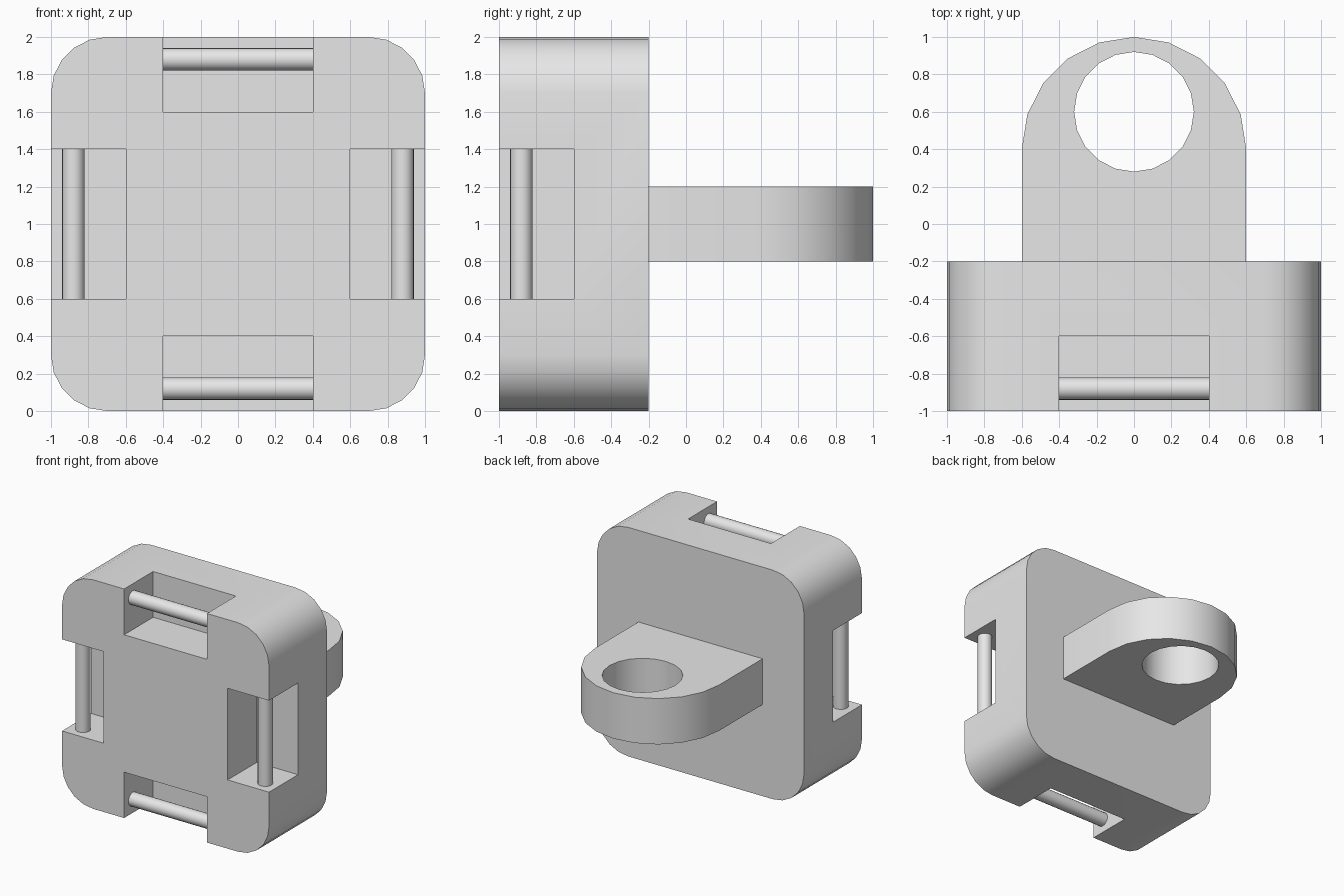
import bpy
import bmesh
from math import sin, cos, pi
from mathutils import Matrix, Vector

if "Cube" in bpy.data.objects:
    bpy.data.objects.remove(bpy.data.objects["Cube"], do_unlink=True)

grey = bpy.data.materials.new("plain_grey")
grey.use_nodes = True
grey.diffuse_color = (0.8, 0.8, 0.8, 1)
grey.node_tree.nodes["Principled BSDF"].inputs["Base Color"].default_value = (0.8, 0.8, 0.8, 1)


def finish(bm, name):
    bmesh.ops.recalc_face_normals(bm, faces=bm.faces)
    mesh = bpy.data.meshes.new(name)
    bm.to_mesh(mesh)
    bm.free()
    mesh.materials.append(grey)
    ob = bpy.data.objects.new(name, mesh)
    bpy.context.collection.objects.link(ob)
    return ob


def prism(name, outline, direction):
    """Extrude a closed planar outline along a direction."""
    bm = bmesh.new()
    face = bm.faces.new([bm.verts.new(p) for p in outline])
    top = bmesh.ops.extrude_face_region(bm, geom=[face])["geom"]
    moved = [v for v in top if isinstance(v, bmesh.types.BMVert)]
    bmesh.ops.translate(bm, verts=moved, vec=direction)
    return finish(bm, name)


def box(name, size, matrix):
    bm = bmesh.new()
    bmesh.ops.create_cube(bm, size=1, matrix=matrix @ Matrix.Diagonal((*size, 1)))
    return finish(bm, name)


def cylinder(name, radius, depth, sides, matrix):
    bm = bmesh.new()
    bmesh.ops.create_cone(bm, cap_ends=True, segments=sides, radius1=radius,
                          radius2=radius, depth=depth, matrix=matrix)
    return finish(bm, name)


def select_only(ob):
    bpy.ops.object.select_all(action="DESELECT")
    ob.select_set(True)
    bpy.context.view_layer.objects.active = ob


def cut(ob, cutter):
    mod = ob.modifiers.new("cut", "BOOLEAN")
    mod.operation = "DIFFERENCE"
    mod.solver = "EXACT"
    mod.object = cutter
    select_only(ob)
    bpy.ops.object.modifier_apply(modifier=mod.name)
    bpy.data.objects.remove(cutter, do_unlink=True)


def arc(radius, start, sweep, steps):
    angles = [start + sweep * i / steps for i in range(steps + 1)]
    return [(radius * cos(a), radius * sin(a)) for a in angles]


# Rounded square body
outline = []
for corner, (sx, sz) in enumerate([(1, 1), (-1, 1), (-1, -1), (1, -1)]):
    for x, z in arc(0.3, corner * pi / 2, pi / 2, 5):
        outline.append((sx * 0.7 + x, -1, 1 + sz * 0.7 + z))
body = prism("body", outline, (0, 0.8, 0))

# A notch and a strap pin on each of the four sides
parts = [body]
for i, side in enumerate(["top", "right", "bottom", "left"]):
    turn = Matrix.Translation((0, 0, 1)) @ Matrix.Rotation(-i * pi / 2, 4, "Y")
    turn = Matrix.Scale(-1, 4, Vector((1, 0, 0))) @ turn
    cut(body, box("notch_cutter", (0.8, 0.8, 0.8),
                  turn @ Matrix.Translation((0, -1, 1))))
    lay = Matrix.Translation((0, -0.88, 0.88)) @ Matrix.Rotation(pi / 2, 4, "Y")
    parts.append(cylinder(side + "_pin", 0.06, 0.82, 20, turn @ lay))

# Rear lug with rounded end and vertical hole
outline = [(x, 0.4 + y, 0.8) for x, y in arc(0.6, 0, pi, 10)]
outline += [(-0.6, -0.2, 0.8), (0.6, -0.2, 0.8)]
lug = prism("rear_lug", outline, (0, 0, 0.4))
cut(lug, cylinder("hole_cutter", 0.32, 1, 20, Matrix.Translation((0, 0.6, 1))))
parts.append(lug)

for ob in parts:
    select_only(ob)
    bpy.ops.object.shade_smooth_by_angle(angle=pi / 6)
